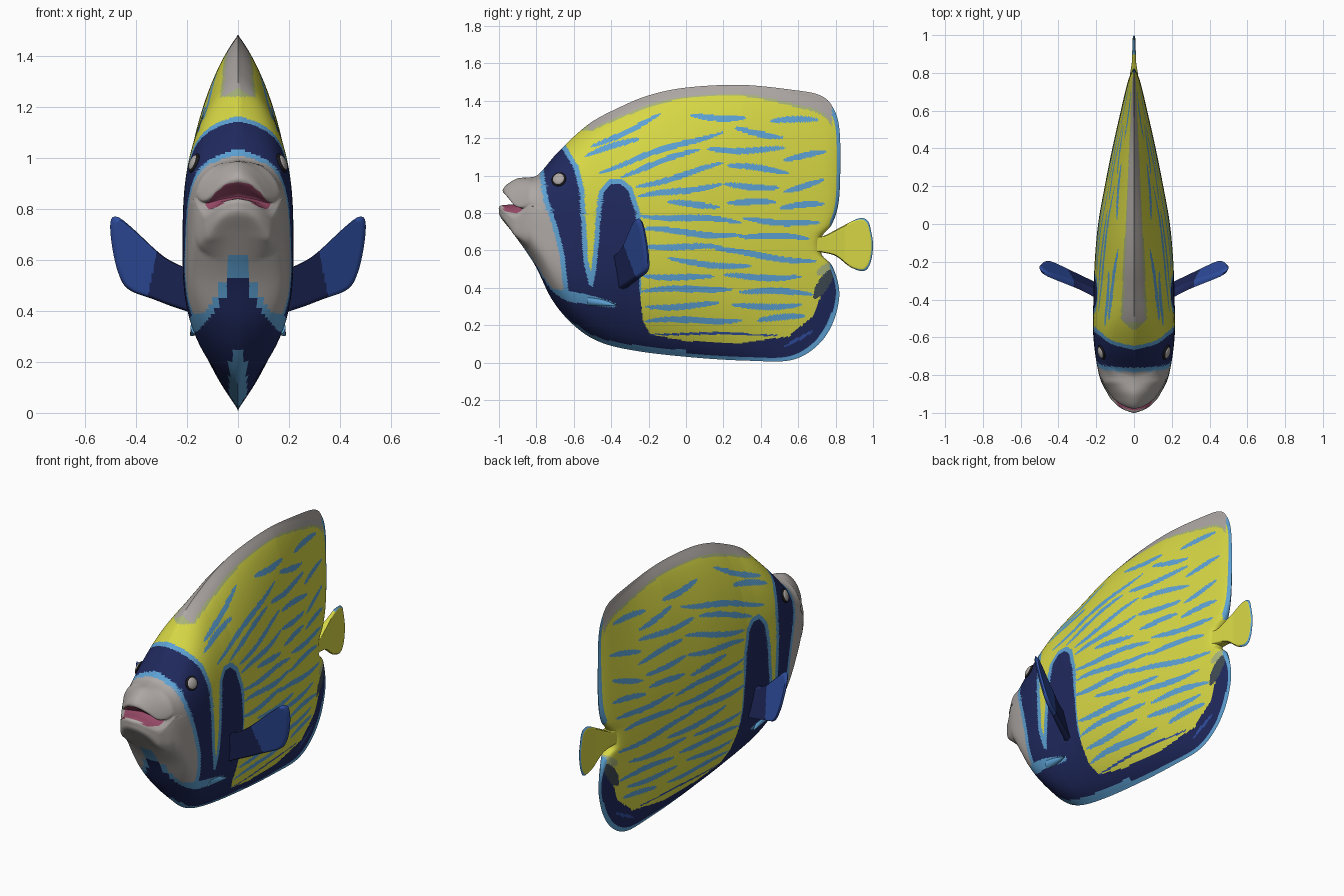
import bpy, math
from mathutils import Vector

if "Cube" in bpy.data.objects:
    bpy.data.objects.remove(bpy.data.objects["Cube"], do_unlink=True)

COLOURS = {
    "yellow": (.68, .68, .06), "navy": (.014, .022, .11), "light_blue": (.11, .36, .66),
    "pale_grey": (.42, .39, .37), "royal_blue": (.03, .08, .37), "mouth_pink": (.32, .07, .14),
    "sage": (.40, .46, .20), "slate": (.05, .07, .09), "black": (.01, .01, .012),
}
NAMES = list(COLOURS)
MATS = []
for name, rgb in COLOURS.items():
    m = bpy.data.materials.new(name)
    m.use_nodes = True
    m.diffuse_color = (*rgb, 1)
    bsdf = m.node_tree.nodes["Principled BSDF"]
    bsdf.inputs["Base Color"].default_value = (*rgb, 1)
    bsdf.inputs["Roughness"].default_value = .6
    MATS.append(m)


def spline(pts, closed=False, steps=12):
    """Dense smooth curve through a few points."""
    n, out = len(pts), []
    get = (lambda i: pts[i % n]) if closed else (lambda i: pts[max(0, min(n - 1, i))])
    for i in range(n if closed else n - 1):
        a, b, c, d = (Vector(get(i + k)) for k in (-1, 0, 1, 2))
        for k in range(steps):
            t = k / steps
            out.append(tuple(b + (c - a) * (t / 2) + (a * 2 - b * 5 + c * 4 - d) * (t * t / 2)
                             + (b * 3 - a - c * 3 + d) * (t ** 3 / 2)))
    return out if closed else out + [tuple(pts[-1])]


def lookup(table, v):
    """Linear lookup in a sorted table of pairs."""
    lo, hi = 0, len(table) - 1
    if v <= table[lo][0]:
        return table[lo][1]
    if v >= table[hi][0]:
        return table[hi][1]
    while hi - lo > 1:
        mid = (lo + hi) // 2
        lo, hi = (mid, hi) if table[mid][0] <= v else (lo, mid)
    (a, p), (b, q) = table[lo], table[hi]
    return p + (q - p) * (v - a) / max(b - a, 1e-9)


def slab(name, outline, centre, half, counts, thick, place, colour):
    """Two-sided lens filling an outline; colour(p, q, d, s) picks a material per face."""
    (cp, cq), (hp, hq), (n, m) = centre, half, counts
    polar = sorted((math.atan2(q - cq, p - cp), math.hypot(p - cp, q - cq)) for p, q in outline)
    polar = ([(polar[-1][0] - math.tau, polar[-1][1])] + polar
             + [(polar[0][0] + math.tau, polar[0][1])])
    flat = {}
    for i in range(n + 1):
        for j in range(m + 1):
            a, b = 2 * i / n - 1, 2 * j / m - 1
            s, ang = max(abs(a), abs(b)), math.atan2(b * hq, a * hp)
            r = s * lookup(polar, ang)
            p, q = cp + r * math.cos(ang), cq + r * math.sin(ang)
            d = 0 if s > .9999 else thick(p, q) * math.sqrt(1 - s ** 40)
            flat[i, j] = (p, q, d, s)
    verts, index, faces, mats = [], {}, [], []
    for side in (1, -1):
        for key, (p, q, d, s) in flat.items():
            if d == 0 and (key, 1) in index:
                index[key, side] = index[key, 1]
            else:
                index[key, side] = len(verts)
                verts.append(place(p, q, d * side))
    for i in range(n):
        for j in range(m):
            ring = [(i, j), (i + 1, j), (i + 1, j + 1), (i, j + 1)]
            mid = [sum(flat[k][c] for k in ring) / 4 for c in range(4)]
            mat = NAMES.index(colour(*mid))
            faces.append([index[k, 1] for k in ring])
            faces.append([index[k, -1] for k in reversed(ring)])
            mats += [mat, mat]
    mesh = bpy.data.meshes.new(name)
    mesh.from_pydata(verts, [], faces)
    for mt in MATS:
        mesh.materials.append(mt)
    mesh.polygons.foreach_set("material_index", mats)
    mesh.polygons.foreach_set("use_smooth", [True] * len(faces))
    mesh.set_sharp_from_angle(angle=math.radians(60))
    ob = bpy.data.objects.new(name, mesh)
    bpy.context.collection.objects.link(ob)
    return ob


# Body side outline (y, z), from the mouth over the back and round the belly
OUTLINE = spline([
    (-.90, .85), (-.95, .89), (-.98, .915), (-.96, .95), (-.90, .985), (-.84, .99), (-.785, 1.01),
    (-.68, 1.13), (-.52, 1.275), (-.355, 1.365), (-.195, 1.43), (0, 1.47), (.285, 1.485),
    (.555, 1.46), (.715, 1.43), (.785, 1.365), (.82, 1.25), (.825, 1.03), (.815, .85), (.78, .74),
    (.725, .67), (.725, .58), (.785, .51), (.82, .365), (.78, .2), (.69, .08), (.555, .012),
    (.34, .01), (.07, .025), (-.25, .06), (-.46, .11), (-.6, .2), (-.715, .335), (-.81, .525),
    (-.92, .685), (-.99, .775), (-1, .81), (-.99, .84)], closed=True)
TOP = sorted(p for p in OUTLINE if p[1] > 1.25 or (p[1] > .91 and p[0] < 0))
BOTTOM = sorted(p for p in OUTLINE if p[1] < .4 or (p[1] < .8 and p[0] < -.5))
WIDTH = spline([(-1, .035), (-.98, .08), (-.94, .115), (-.9, .14), (-.8, .185), (-.6, .215),
                (-.4, .215), (-.2, .208), (0, .19), (.2, .155), (.4, .115), (.6, .07),
                (.75, .035), (.82, .014)])
POWER = [(-.75, 3.6), (-.3, 2.3)]
ROUND = [(-.8, .5), (-.4, .75), (.3, .8), (.7, 1.1)]


def body_thick(y, z):
    top, bot = lookup(TOP, y), lookup(BOTTOM, y)
    mid = (top + bot) / 2 - .05
    u = min(1, abs(z - mid) / ((top - mid) if z > mid else (mid - bot)))
    return max(.004, lookup(WIDTH, y) * (1 - u ** lookup(POWER, y)) ** lookup(ROUND, y))


def body_place(y, z, d):
    droop = 4 * max(0, min(1, (-.84 - y) / .08))      # mouth corners turn down
    return (d, y, z - droop * d * d)


# Navy eye band, shoulder patch and belly as one region
NAVY = [(-.76, 1.03), (-.74, 1.2), (-.66, 1.14), (-.6, 1.04), (-.57, .92), (-.56, .75), (-.55, .55),
        (-.52, .42), (-.5, .4), (-.48, .5), (-.465, .65), (-.455, .8), (-.44, .91), (-.4, .955),
        (-.35, .955), (-.31, .92), (-.27, .8), (-.25, .6), (-.25, .4), (-.23, .22), (-.19, .15),
        (0, .115), (.3, .105), (.55, .14), (.68, .25), (.73, .38), (.78, .48), (.9, .5), (.9, -.1),
        (-.6, -.1), (-.8, .3), (-.62, .33), (-.63, .4), (-.65, .58), (-.69, .74), (-.735, .87)]
EDGES = list(zip(NAVY, NAVY[1:] + NAVY[:1]))


def in_navy(y, z):
    inside = False
    for (a, b), (c, d) in EDGES:
        if (b > z) != (d > z) and y < a + (c - a) * (z - b) / (d - b):
            inside = not inside
    return inside


def near_navy(y, z, reach):
    for (a, b), (c, d) in EDGES:
        e, f = c - a, d - b
        t = max(0, min(1, ((y - a) * e + (z - b) * f) / (e * e + f * f)))
        if math.hypot(y - a - e * t, z - b - f * t) < reach:
            return True
    return False


def on_stroke(y, z, stroke, half=.017, wave=.009):
    a, b, c, d = stroke
    t = (y - a) / (c - a)
    if not 0 < t < 1:
        return False
    line = b + (d - b) * t + wave * math.sin(11 * y + 40 * b)
    return abs(z - line) < half * math.sin(math.pi * t) ** .4


# Flank stripes: start (y, z), end (y, z)
UPPER = [(-.51, 1.15, -.13, 1.33), (-.54, 1.1, -.25, 1.2), (.02, 1.32, .32, 1.31),
         (.45, 1.29, .71, 1.295), (-.47, 1.02, .2, 1.24), (.26, 1.25, .52, 1.21),
         (.52, 1.09, .75, 1.12), (-.35, 1, .08, 1.14), (.11, 1.14, .53, 1.14),
         (-.27, .94, .2, 1.06), (.22, 1.05, .55, 1.02), (-.26, .88, .2, .96), (.2, .95, .5, .94),
         (.52, .92, .74, .97), (-.1, .85, .18, .84), (.22, .86, .48, .85), (.5, .82, .74, .85)]
LOWER = [(-.25, .79, .3, .75), (.3, .77, .72, .74), (-.24, .71, .3, .68), (.28, .68, .66, .66),
         (-.25, .63, .2, .61), (.15, .6, .7, .54), (-.1, .55, .35, .51), (-.24, .47, .15, .45),
         (.2, .46, .62, .46), (-.24, .38, .25, .4), (.28, .38, .68, .37), (-.22, .3, .18, .31),
         (.24, .3, .62, .31), (-.22, .22, .3, .23), (.38, .22, .64, .25)]


def body_colour(y, z, x, s):
    slope = (z - .72) / -y if y < -.8 else 0
    if s > .968 and .12 < slope < .19:
        return "mouth_pink"
    fade = 1 - (y + .5) / 1.45
    if z > 1.24 and -.56 < y < .78 and x < .07 * fade:
        if y > -.52 and x < .058 * fade:
            return "pale_grey"
        return "sage"
    if s > .974 and (y > .77 or (y > .5 and z < .5)):
        return "light_blue"
    if z < .27 and (x < min(.035, (.27 - z) * .45) if y < 0 else s > .97):
        return "light_blue"
    if y < -.58 and z < .7:                             # throat wedge
        h, g = .6 - z, .7 - z
        if h > 0 and x < .2 * h + 1.3 * h * h:
            return "navy"
        if x < .2 * g + .7 * g * g:
            return "light_blue"
    if on_stroke(y, z, (-.76, .385, -.37, .305), .026, 0):
        return "light_blue"
    if on_stroke(y, z, (.52, .08, .68, .17), .01, 0):
        return "royal_blue"
    if on_stroke(y, z, (.68, .36, .79, .48), .05, 0):
        return "slate"
    if on_stroke(y, z, (.7, .48, .81, .53), .03, 0) or (y > .7 and z > 1.36):
        return "sage"
    if in_navy(y, z):
        return "navy"
    if y < -.24 and z > .36 and near_navy(y, z, .026):
        return "light_blue"
    if y < -.63 and z < 1.03:
        return "pale_grey" if z > .375 else "light_blue"
    if on_stroke(y, z, (-.2, .155, .5, .15), .007, .004):
        return "royal_blue"
    if any(on_stroke(y, z, k) for k in (UPPER if z > .8 else LOWER)):
        return "light_blue"
    return "yellow"


slab("body", OUTLINE, (0, .72), (.9, .74), (264, 216), body_thick, body_place, body_colour)

# Tail fin
TAIL = spline([(.66, .67), (.73, .675), (.82, .72), (.92, .77), (.97, .76), (.99, .7), (1, .62),
               (.985, .53), (.95, .49), (.88, .51), (.8, .57), (.72, .59), (.66, .6)], closed=True)
TAIL_WIDTH = [(.66, .045), (.75, .028), (.85, .012), (1, .006)]
slab("tail_fin", TAIL, (.85, .635), (.16, .13), (40, 36),
     lambda y, z: lookup(TAIL_WIDTH, y), lambda y, z, d: (d, y, z),
     lambda y, z, d, s: "light_blue" if s > .94 and y > .9 else "yellow")

# Side fins, swept back and out from the shoulder
FIN = spline([(.16, .55), (.22, .575), (.3, .62), (.42, .73), (.475, .77), (.5, .75), (.495, .66),
              (.47, .55), (.43, .485), (.33, .445), (.22, .405), (.16, .4)], closed=True)


def fin_place(side):
    return lambda x, z, d: (side * x, -.38 + .6 * (x - .2) - .25 * (z - .6) - side * d, z)


def ball(name, where, normal, radius, depth, mat):
    bpy.ops.mesh.primitive_uv_sphere_add(segments=32, ring_count=16, location=where)
    ob = bpy.context.object
    ob.name = name
    ob.scale = (radius, radius, depth)
    ob.rotation_euler = normal.to_track_quat("Z", "Y").to_euler()
    ob.data.materials.append(MATS[NAMES.index(mat)])
    bpy.ops.object.shade_smooth()


EY, EZ, STEP = -.68, .98, .02
eye_x = body_thick(EY, EZ)
slope_y = (body_thick(EY + STEP, EZ) - body_thick(EY - STEP, EZ)) / (2 * STEP)
slope_z = (body_thick(EY, EZ + STEP) - body_thick(EY, EZ - STEP)) / (2 * STEP)
for side, word in ((1, "left"), (-1, "right")):
    slab(word + "_side_fin", FIN, (.34, .57), (.16, .15), (36, 36),
         lambda x, z: .022 - .03 * (x - .2), fin_place(side),
         lambda x, z, d, s: "royal_blue" if x + .2 * (z - .5) > .345 else "navy")
    # Eye: dark rim with a paler centre
    normal = Vector((side, -side * side * slope_y, -slope_z)).normalized()
    spot = Vector((side * eye_x, EY, EZ))
    ball(word + "_eye_rim", spot, normal, .04, .012, "black")
    ball(word + "_eye", spot + normal * .004, normal, .032, .013, "pale_grey")
    # Cheek spine
    base, tip = Vector((side * .155, -.52, .335)), Vector((side * .185, -.37, .305))
    bpy.ops.mesh.primitive_cone_add(vertices=20, radius1=.032, radius2=.003,
                                    depth=(tip - base).length, location=(base + tip) / 2)
    spine = bpy.context.object
    spine.name = word + "_cheek_spine"
    spine.rotation_euler = (tip - base).to_track_quat("Z", "Y").to_euler()
    spine.data.materials.append(MATS[NAMES.index("light_blue")])
    bpy.ops.object.shade_smooth_by_angle()
